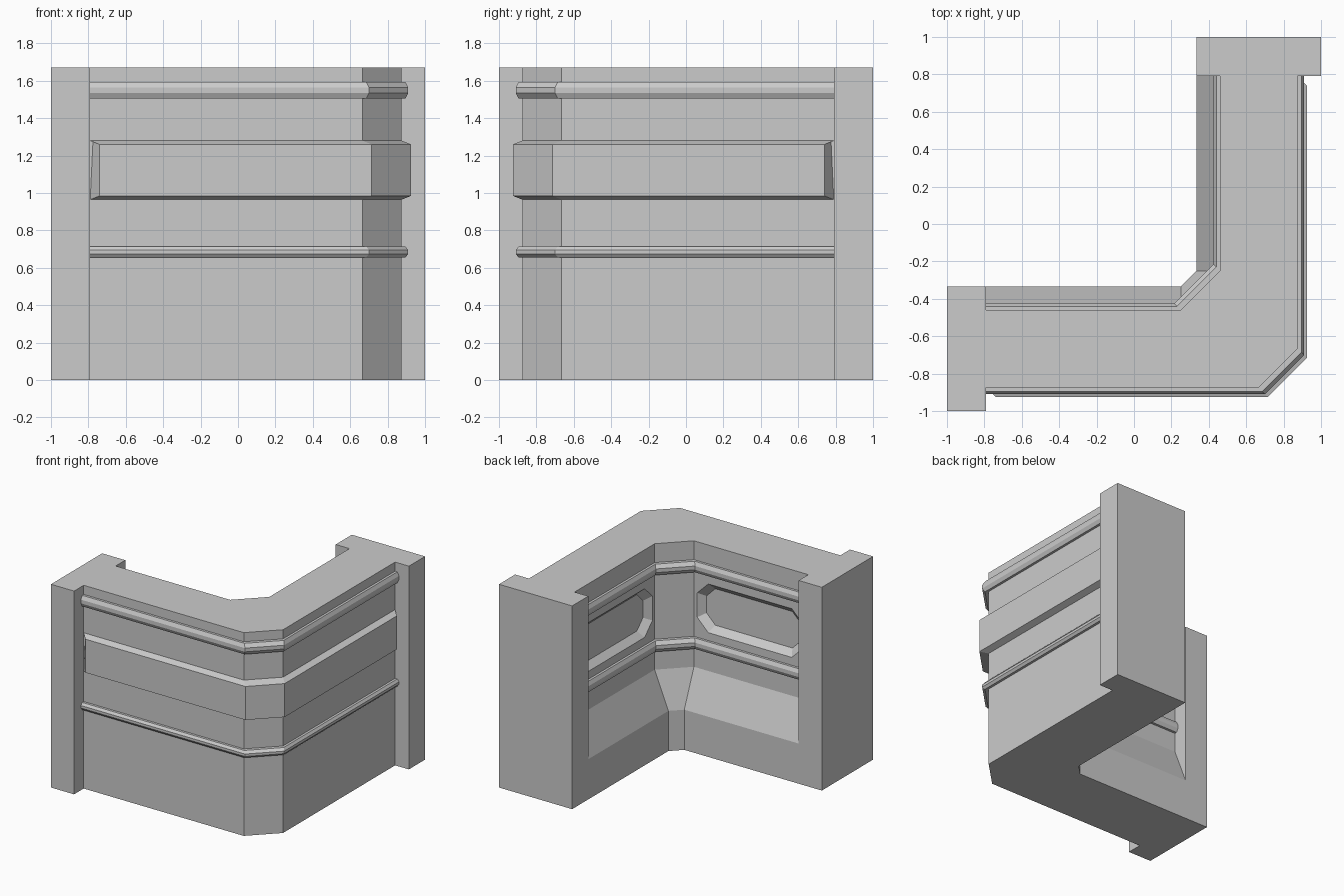
import bpy
import bmesh

cube = bpy.data.objects.get("Cube")
if cube:
    bpy.data.objects.remove(cube, do_unlink=True)

END = -0.79                  # where the wall meets the end post
OUTER = (0.665, -0.875)      # outer wall corner
INNER = (0.25, -0.46)        # inner wall corner
TOP = 1.67
FOOT = -0.335                # inner face of plinth and posts

stone = bpy.data.materials.new("grey_stone")
stone.use_nodes = True
GREY = (0.6, 0.6, 0.6, 1)
stone.diffuse_color = GREY
stone.node_tree.nodes["Principled BSDF"].inputs["Base Color"].default_value = GREY


def mirror(p):
    """Reflect across the diagonal that swaps the two wings."""
    return (-p[1], -p[0], p[2])


def make_object(name, bm):
    bmesh.ops.recalc_face_normals(bm, faces=bm.faces[:])
    mesh = bpy.data.meshes.new(name)
    bm.to_mesh(mesh)
    bm.free()
    mesh.materials.append(stone)
    obj = bpy.data.objects.new(name, mesh)
    bpy.context.collection.objects.link(obj)
    return obj


def loft(name, rings):
    """Skin closed rings of points and cap both ends."""
    bm = bmesh.new()
    loops = [[bm.verts.new(p) for p in ring] for ring in rings]
    n = len(loops[0])
    for a, b in zip(loops, loops[1:]):
        for i in range(n):
            j = (i + 1) % n
            bm.faces.new((a[i], a[j], b[j], b[i]))
    bm.faces.new(loops[0])
    bm.faces.new(loops[-1])
    return make_object(name, bm)


def sweep(name, section):
    """Run a section of (corner x, y, z, end x) around both wings."""
    end = [(ex, y, z) for cx, y, z, ex in section]
    corner = [(cx, y, z) for cx, y, z, ex in section]
    return loft(name, [end, corner,
                       [mirror(p) for p in corner], [mirror(p) for p in end]])


def moulding(name, base, sign, profile, taper=0.0):
    """Trim standing off a wall; profile is (distance out, height)."""
    section = [(base[0] + sign * d, base[1] - sign * d, z, END + taper * max(d, 0))
               for d, z in profile]
    return sweep(name, section)


def rounded(z0, z1):
    h = z1 - z0
    return [(-0.02, z0), (0.02, z0), (0.035, z0 + 0.33 * h), (0.035, z0 + 0.67 * h),
            (0.02, z1), (-0.02, z1)]


# Wall body with sloping plinth on the inside
body = sweep("wall_body", [
    (*OUTER, 0, END), (*OUTER, TOP, END),
    (*INNER, TOP, END), (*INNER, 0.635, END),
    (INNER[0], FOOT, 0.33, END), (INNER[0], FOOT, 0, END)])


# Recessed inner panels with cut corners and bevelled sides
def panel_ring(y, inset):
    x0, x1, z0, z1 = -0.74 + inset, 0.22 - inset, 0.95 + inset, 1.35 - inset
    c = 0.1 - inset * 0.4
    return [(x0 + c, y, z0), (x1 - c, y, z0), (x1, y, z0 + c), (x1, y, z1 - c),
            (x1 - c, y, z1), (x0 + c, y, z1), (x0, y, z1 - c), (x0, y, z0 + c)]


slab = [panel_ring(INNER[1] + 0.02, -0.02), panel_ring(INNER[1] - 0.05, 0.05)]
cutters = [loft("panel_cutter_front", slab),
           loft("panel_cutter_side", [[mirror(p) for p in r] for r in slab])]
for cutter in cutters:
    cutter.hide_render = True
    mod = body.modifiers.new("panel_recess", 'BOOLEAN')
    mod.operation = 'DIFFERENCE'
    mod.solver = 'EXACT'
    mod.object = cutter
    bpy.context.view_layer.objects.active = body
    bpy.ops.object.modifier_apply(modifier=mod.name)
    bpy.data.objects.remove(cutter, do_unlink=True)

# Rounded mouldings
moulding("outer_upper_moulding", OUTER, 1, rounded(1.505, 1.595))
moulding("outer_lower_moulding", OUTER, 1, rounded(0.655, 0.715))
moulding("inner_upper_moulding", INNER, -1, rounded(1.425, 1.515))
moulding("inner_lower_moulding", INNER, -1, rounded(0.795, 0.885))

# Raised band with tapered ends on the outside
moulding("outer_band", OUTER, 1,
         [(-0.02, 0.965), (0, 0.965), (0.05, 0.985), (0.05, 1.26), (0, 1.28), (-0.02, 1.28)],
         taper=1.0)

# End posts
post = [[(x, -1, 0), (x, FOOT, 0), (x, FOOT, TOP), (x, -1, TOP)] for x in (-1, END)]
loft("front_wing_post", post)
loft("side_wing_post", [[mirror(p) for p in ring] for ring in post])
